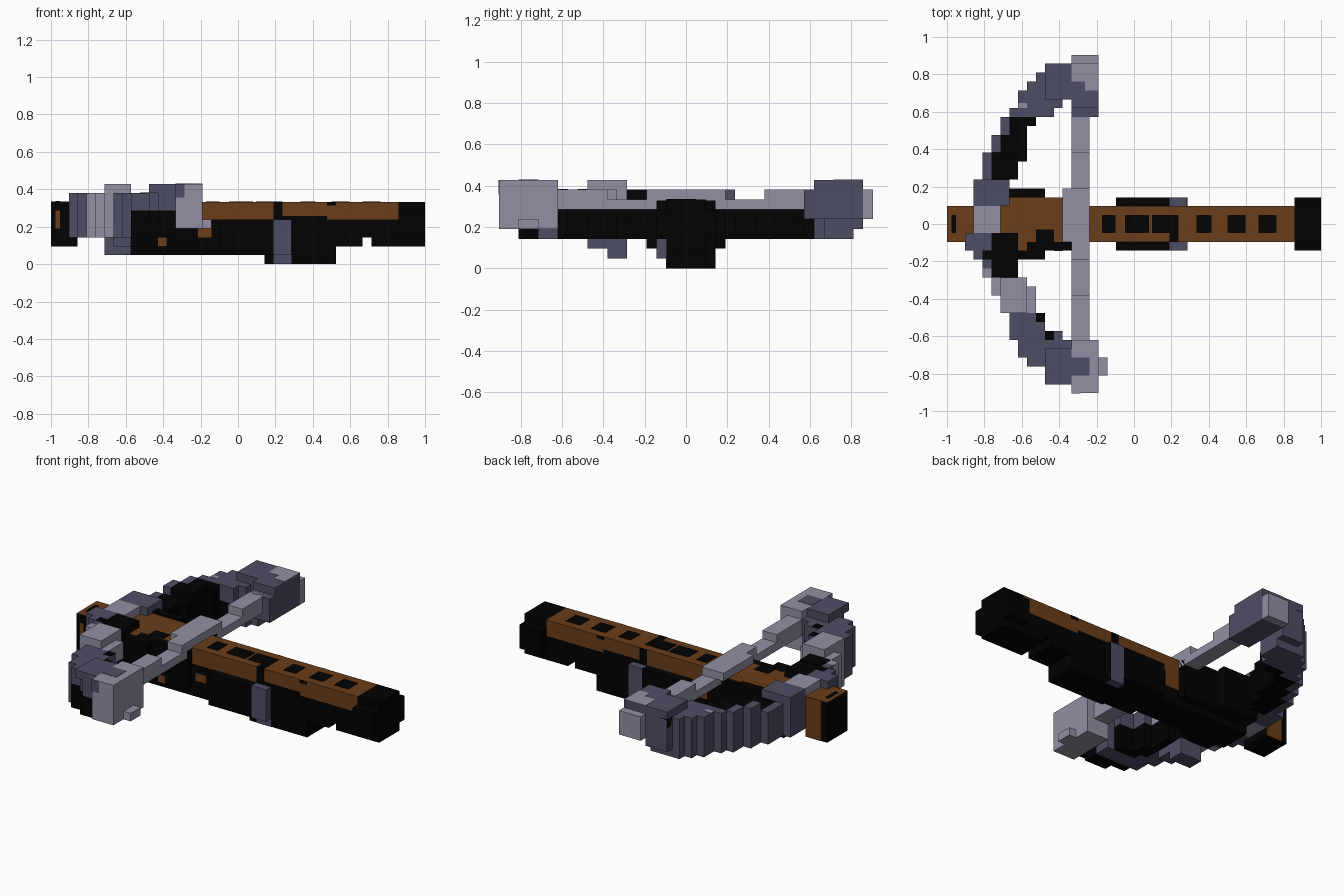
import bpy
import bmesh
from mathutils import Matrix, Vector

cube = bpy.data.objects.get("Cube")
if cube:
    bpy.data.objects.remove(cube)

UNIT = 2 / 42          # one block
SKIN = 0.04            # half the thickness of a painted plate, in blocks


def make_material(name, colour):
    material = bpy.data.materials.new(name)
    material.use_nodes = True
    material.diffuse_color = colour
    material.node_tree.nodes["Principled BSDF"].inputs["Base Color"].default_value = colour
    return material


black, brown, slate, grey = range(4)
materials = [
    make_material("black iron", (0.0005, 0.0005, 0.0005, 1)),
    make_material("brown wood", (0.145, 0.047, 0.01, 1)),
    make_material("slate steel", (0.076, 0.076, 0.13, 1)),
    make_material("light steel", (0.29, 0.28, 0.37, 1)),
]


class Part:
    """A named object made of coloured blocks; x counts from the nose, y from the middle."""

    def __init__(self, name):
        self.name = name
        self.bm = bmesh.new()

    def box(self, colour, x, y, z):
        low = Vector((x[0] - 21, y[0], z[0])) * UNIT
        high = Vector((x[1] - 21, y[1], z[1])) * UNIT
        matrix = Matrix.Translation((low + high) / 2) @ Matrix.Diagonal((*(high - low), 1))
        made = bmesh.ops.create_cube(self.bm, size=1, matrix=matrix)
        for face in {f for v in made["verts"] for f in v.link_faces}:
            face.material_index = colour

    def top_patch(self, colour, x, y, z):
        self.box(colour, x, y, (z - SKIN, z + SKIN))

    def side_patch(self, colour, x, y, z):
        self.box(colour, x, (y - SKIN, y + SKIN), z)

    def finish(self):
        mesh = bpy.data.meshes.new(self.name)
        self.bm.to_mesh(mesh)
        self.bm.free()
        for material in materials:
            mesh.materials.append(material)
        obj = bpy.data.objects.new(self.name, mesh)
        bpy.context.collection.objects.link(obj)


# Wooden rail with dark inlays along the top
rail = Part("rail")
rail.box(brown, (3, 39), (-2, 2), (5, 7))
for start, end in ((17.4, 18.9), (20, 22.7), (23, 26), (28, 29.7), (31.5, 33.5), (35, 37)):
    rail.top_patch(black, (start, end), (-1, 1), 7)
rail.top_patch(black, (25, 26), (-2, -1), 7)
for y in (-2, 2):
    rail.side_patch(black, (25, 26), y, (5, 7))
    rail.side_patch(black, (26, 31), y, (5, 5.4))
    rail.side_patch(black, (31, 32), y, (6.6, 7))
rail.finish()

# Dark underbody, stepped along its length
body = Part("underbody")
for start, end, bottom in ((6, 24, 1), (24, 32, 0), (32, 35, 2), (35, 36, 3), (36, 39, 2)):
    body.box(black, (start, end), (-2, 2), (bottom, 5))
body.side_patch(slate, (25, 27), -2, (0, 2))
body.side_patch(brown, (16.5, 18), -2, (3, 4))
body.side_patch(brown, (16, 18), 2, (3, 5))
body.finish()

# Butt block with notched corners
butt = Part("butt")
butt.box(black, (39, 42), (-2, 2), (2, 7))
butt.box(black, (39, 42), (-3, 3), (3, 6))
butt.finish()

# Side plates with a steel bracket
for side, name in ((1, "left_side_plate"), (-1, "right_side_plate")):
    plate = Part(name)
    y = sorted((2 * side, 3 * side))
    bottom = 0 if side > 0 else 1
    plate.box(black, (19, 25), y, (1, 5))
    plate.box(slate, (25, 26.9), y, (bottom, 5))
    plate.box(black if side > 0 else slate, (26.9, 27), y, (bottom, 5))
    plate.finish()

# Nose block
nose = Part("nose")
nose.box(black, (0, 3), (-2, 2), (2, 7))
nose.top_patch(brown, (0, 3), (-2, 2), 7)
nose.top_patch(black, (0.5, 1), (-1, 1), 7.03)
nose.side_patch(brown, (0.8, 3), 2, (2, 7))
nose.side_patch(brown, (0.5, 1), -2, (4, 6))
nose.finish()

# Housing behind the bow
housing = Part("housing")
housing.box(black, (6, 11), (-4, 4), (2, 6.9))
housing.box(black, (11, 16), (-3, 3), (2, 6.9))
housing.top_patch(brown, (7, 13), (1, 3), 6.95)
housing.top_patch(brown, (7, 9), (-3, -1), 6.95)
housing.top_patch(black, (10, 12), (-2, -0.6), 7)
housing.side_patch(brown, (12, 13), -3, (2, 3))
housing.finish()

# Bow centre
centre = Part("bow_centre")
centre.box(slate, (2, 5), (-3, -1), (3, 8))
centre.box(grey, (3, 6), (-1, 2), (3, 8))
centre.box(slate, (3, 7), (2, 4), (3, 8))
centre.box(black, (4, 8), (-4, -1), (3, 7.9))
centre.box(slate, (3, 4), (-4, -3), (3, 8))
centre.box(black, (6, 11), (3, 4), (3, 7.2))
centre.finish()

# Stepped bow arms, front and rear edge for each row outwards from the middle
arms = {
    "left_arm": (1, (3, 4, 4, 4, 5, 5, 6, 6, 7, 8, 8, 9, 10, 11),
                 (7, 8, 8, 9, 9, 9, 9, 10, 12, 13, 14, 14, 14, 14)),
    "right_arm": (-1, (4, 4, 5, 5, 6, 6, 7, 7, 7, 8, 8, 9, 11, 12),
                  (8, 8, 9, 10, 10, 10, 11, 11, 13, 14, 14, 14, 14, 14)),
}
for name, (side, fronts, rears) in arms.items():
    arm = Part(name)
    for row, (front, rear) in enumerate(zip(fronts, rears), start=4):
        y = sorted((side * row, side * (row + 1)))
        bottom = 4 if row == 17 else 3
        top, outer, inner = 8, slate, slate
        if side > 0:
            if 5 <= row < 8:
                top = 7
            if 5 <= row < 12:
                inner = black
        elif row < 6:
            inner = black
            outer = grey if row == 5 else slate
        elif row < 10:
            outer = inner = grey
        outer_low = black if side < 0 and row >= 15 else outer
        inner_low = black if row < 13 else outer_low
        middle = front + 1 if inner == black else (front + rear) / 2
        for colours, x in (((outer_low, outer), (front, middle)),
                           ((inner_low, inner), (middle, rear))):
            arm.box(colours[0], x, y, (bottom, 6))
            arm.box(colours[1], x, y, (6, top))
    if side < 0:
        arm.box(grey, (6, 9), (-10, -6), (8, 9))
        arm.box(slate, (6, 9), (-8, -6), (1, 3))
        arm.box(slate, (7, 9), (-10, -8), (2, 3))
        arm.top_patch(black, (10, 11), (-11, -10), 8)
        arm.top_patch(black, (11, 12), (-13, -12), 8)
    else:
        arm.top_patch(grey, (8, 9), (13, 13.6), 8)
        arm.box(black, (11, 12), (17, 18), (7, 8.1))
    arm.finish()

# Bow tips
left_tip = Part("left_tip")
left_tip.box(slate, (14, 17), (12, 18), (5, 8))
left_tip.box(grey, (14, 17), (18, 19), (5, 8))
left_tip.box(slate, (11, 14), (14, 18), (8, 9))
left_tip.box(slate, (14, 17), (13, 18), (8, 9))
left_tip.top_patch(grey, (14, 17), (16, 18), 9)
left_tip.top_patch(grey, (15.5, 17), (15, 16), 9)
left_tip.finish()

right_tip = Part("right_tip")
right_tip.box(grey, (14, 17), (-19, -13), (4, 9))
right_tip.box(slate, (11, 14), (-18, -14), (8, 9))
right_tip.top_patch(slate, (14, 16), (-17, -15), 9)
right_tip.side_patch(slate, (14, 15), -19, (7.5, 9))
right_tip.box(grey, (17, 18), (-17, -15), (4, 5))
right_tip.finish()

# Bowstring, level below and stepped above, and the nock over the rail
string = Part("bowstring")
for start, end, top in ((-14, -8, 8), (-8, -4, 7), (-4, -2, 8), (4, 8, 7), (8, 13, 8)):
    string.box(grey, (14, 16), (start, end), (6, top))
string.box(grey, (13, 16), (-2, 4), (7, 8))
string.box(grey, (14, 16), (2, 4), (6, 7))
string.finish()
